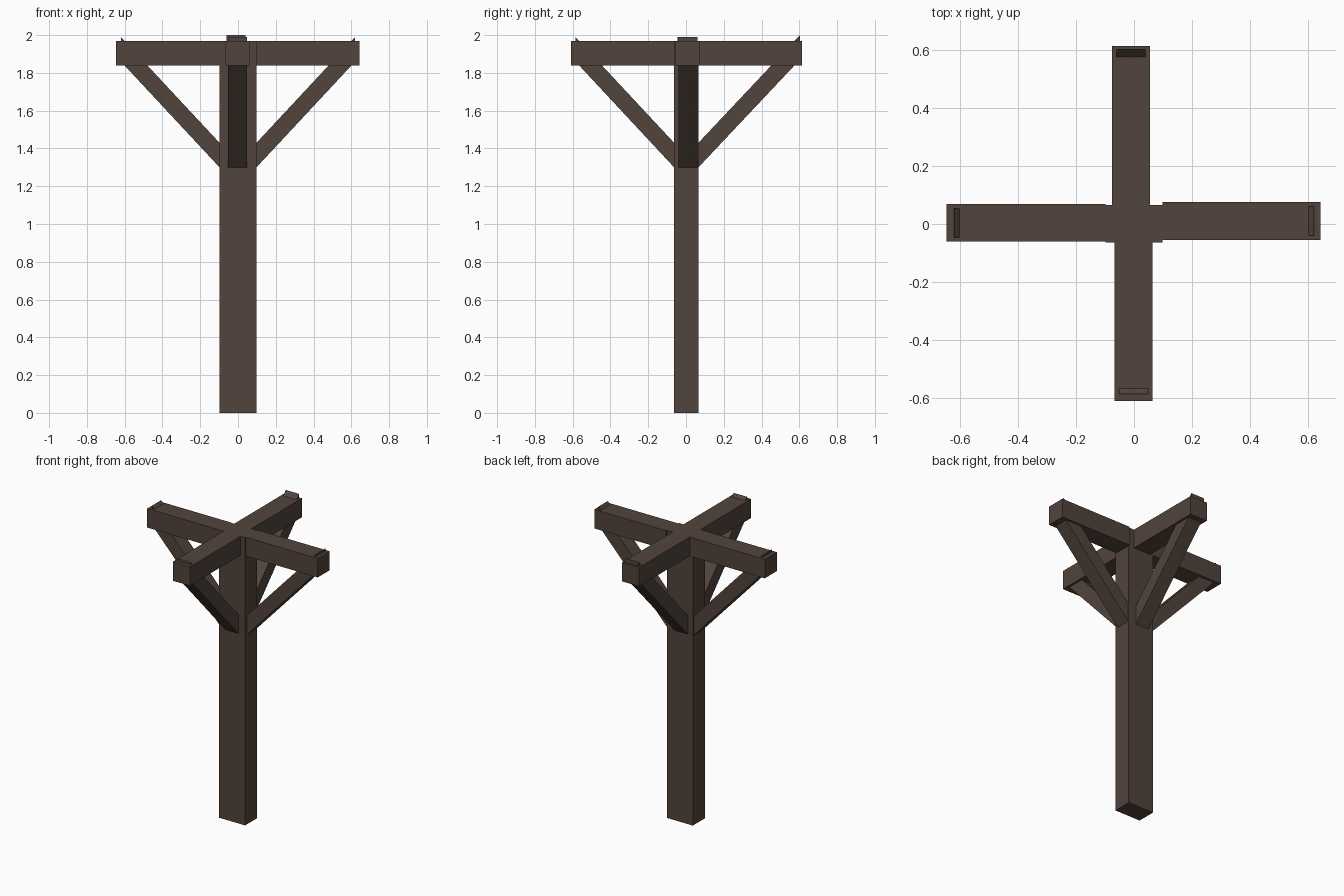
import bpy
from mathutils import Matrix
from math import radians

if "Cube" in bpy.data.objects:
    bpy.data.objects.remove(bpy.data.objects["Cube"])

wood = bpy.data.materials.new("dark_wood")
wood.diffuse_color = (0.085, 0.058, 0.045, 1)
wood.use_nodes = True
wood.node_tree.nodes["Principled BSDF"].inputs["Base Color"].default_value = wood.diffuse_color


def add_prism(name, profile, side0, side1, angle=0):
    """Extrude an (outward, z) profile sideways, then turn it about z."""
    n = len(profile)
    verts = [(u, s, z) for s in (side0, side1) for u, z in profile]
    faces = [tuple(range(n)), tuple(range(2 * n - 1, n - 1, -1))]
    faces += [(i, i + n, (i + 1) % n + n, (i + 1) % n) for i in range(n)]
    mesh = bpy.data.meshes.new(name)
    mesh.from_pydata(verts, [], faces)
    mesh.transform(Matrix.Rotation(radians(angle), 4, 'Z'))
    mesh.materials.append(wood)
    obj = bpy.data.objects.new(name, mesh)
    bpy.context.collection.objects.link(obj)


def rect(u0, u1, z0, z1):
    return [(u0, z0), (u1, z0), (u1, z1), (u0, z1)]


# Upright post
add_prism("post", rect(-0.098, 0.098, 0, 1.97), -0.063, 0.066)

# Four arms with diagonal braces whose tips poke through the top:
# name, angle, post face, arm end, sideways centre, brace tip, tip height
arms = [
    ("right", 0, 0.098, 0.642, 0.010, 0.620, 1.99),
    ("back", 90, 0.066, 0.613, 0.010, 0.603, 2.00),
    ("left", 180, 0.098, 0.645, -0.004, 0.620, 1.99),
    ("front", 270, 0.063, 0.610, -0.002, 0.585, 1.99),
]
for name, angle, root, end, mid, tip, top in arms:
    add_prism(name + "_arm", rect(root, end, 1.84, 1.97),
              mid - 0.065, mid + 0.065, angle)
    brace = [(root, 1.30), (tip, top - 0.13), (tip, top), (root, 1.43)]
    add_prism(name + "_brace", brace, mid - 0.05, mid + 0.05, angle)
